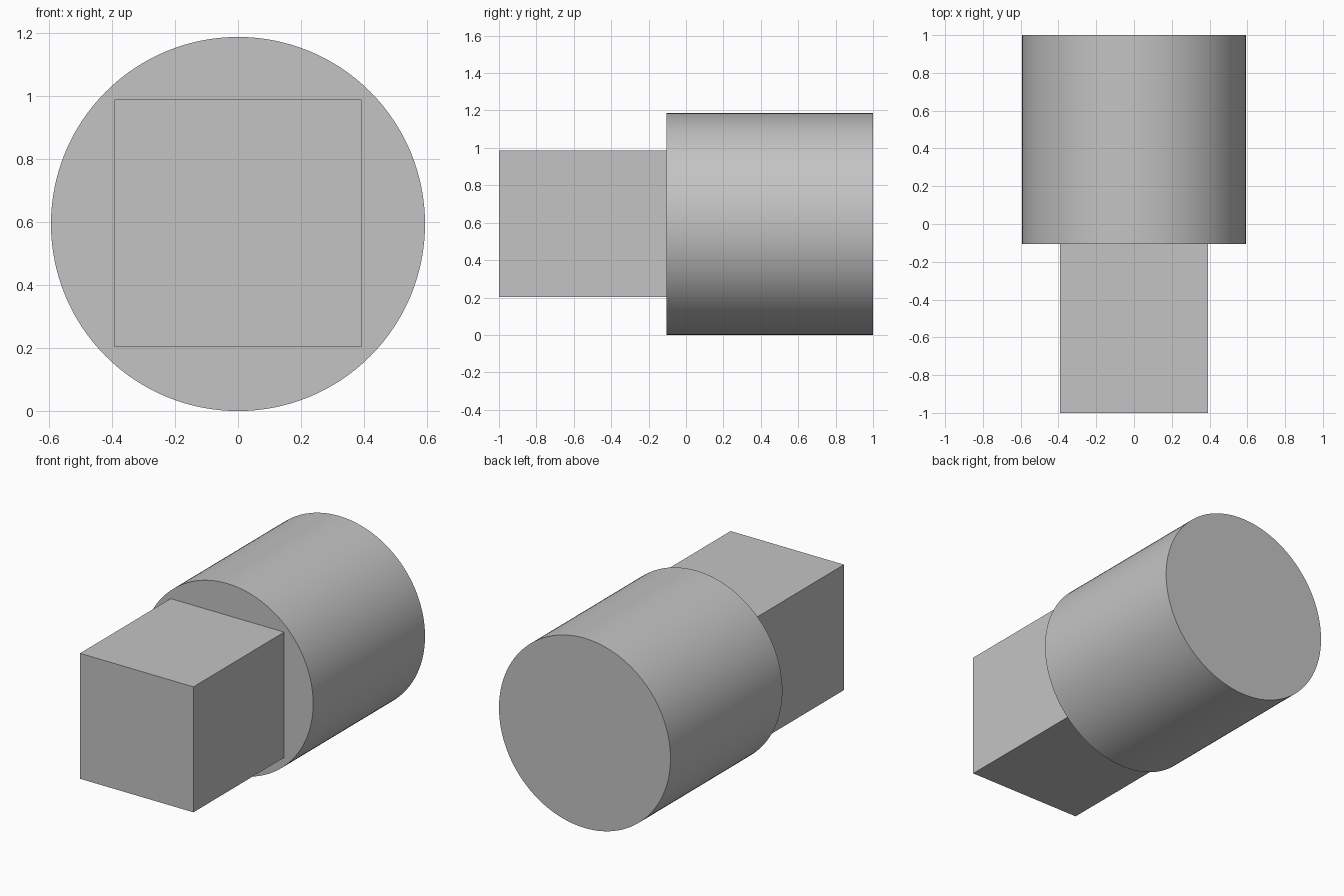
import bpy
import math

default = bpy.data.objects.get("Cube")
if default:
    bpy.data.objects.remove(default, do_unlink=True)

RADIUS = 0.593
SHOULDER_Y = -0.105
SHANK_WIDTH = 0.784

# Single plain grey
grey = bpy.data.materials.new("plain grey")
grey.use_nodes = True
color = (0.55, 0.55, 0.55, 1)
grey.diffuse_color = color
grey.node_tree.nodes["Principled BSDF"].inputs["Base Color"].default_value = color


def finish(name):
    obj = bpy.context.object
    obj.name = name
    obj.data.materials.append(grey)
    bpy.ops.object.transform_apply(location=False, rotation=True, scale=True)
    return obj


# Round body lying along y
bpy.ops.mesh.primitive_cylinder_add(
    vertices=128, radius=RADIUS, depth=1 - SHOULDER_Y,
    location=(0, (1 + SHOULDER_Y) / 2, RADIUS), rotation=(math.pi / 2, 0, 0))
finish("round_body")
bpy.ops.object.shade_smooth_by_angle(angle=math.radians(30))

# Square shank in front, butted against the body's shoulder
bpy.ops.mesh.primitive_cube_add(
    size=1, location=(0, (SHOULDER_Y - 1) / 2, RADIUS + 0.002),
    scale=(SHANK_WIDTH, SHOULDER_Y + 1, SHANK_WIDTH))
finish("square_shank")
